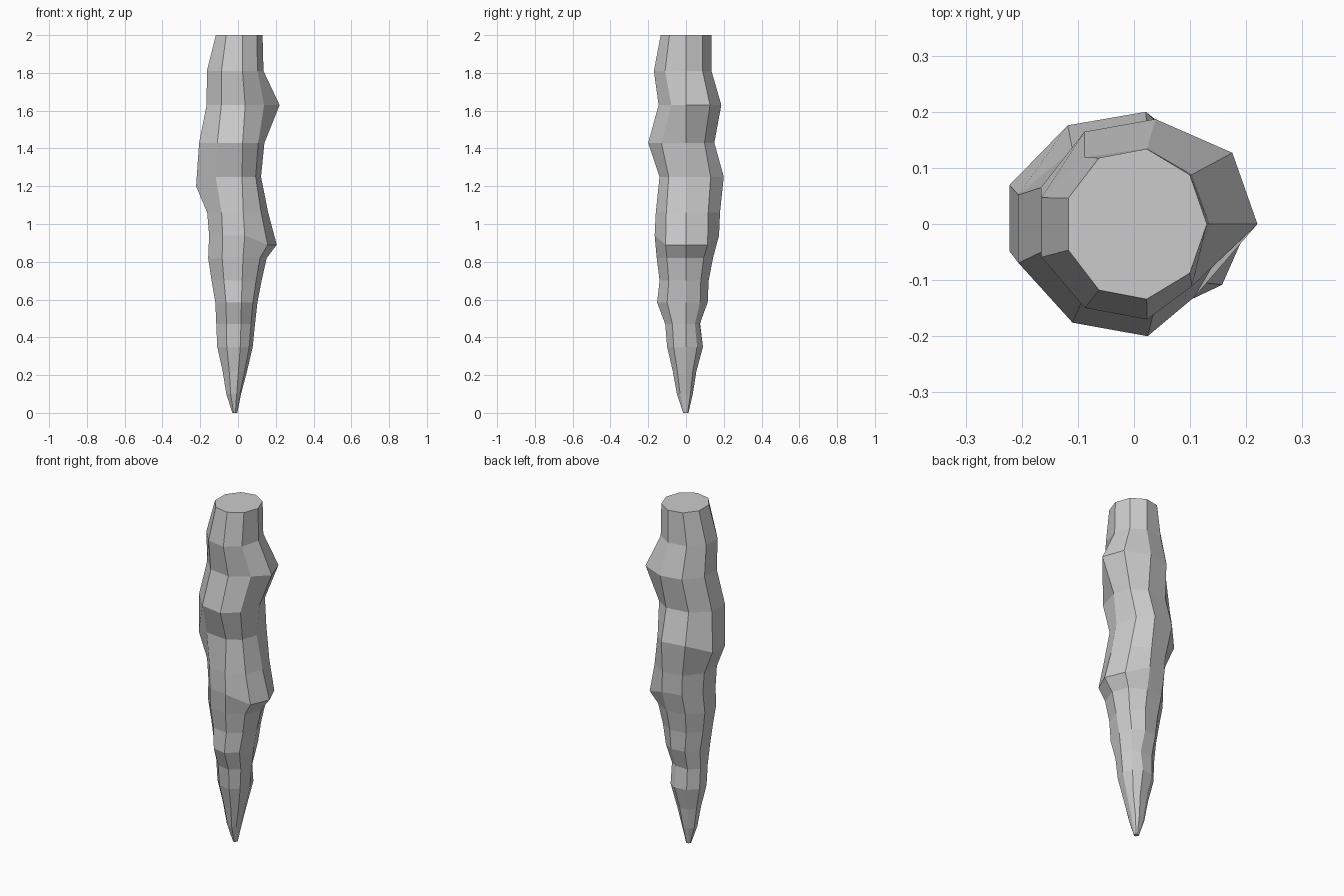
import bpy, bmesh
from math import cos, sin, radians

SIDES = 9
# Ring profile: height, reach to left, right, front, back
RINGS = [
    (0.00, .014, .012, .015, .013), (0.10, .050, .028, .048, .036),
    (0.22, .074, .055, .070, .055), (0.35, .108, .080, .100, .090),
    (0.47, .115, .090, .110, .085), (0.585, .120, .103, .153, .115),
    (0.70, .140, .125, .140, .120), (0.82, .158, .152, .155, .143),
    (0.94, .153, .205, .166, .175), (1.06, .163, .160, .160, .180),
    (1.25, .222, .122, .140, .200), (1.43, .206, .140, .200, .150),
    (1.63, .166, .220, .145, .187), (1.81, .165, .135, .170, .135),
    (2.00, .117, .130, .134, .134),
]
# Local dents and drooping corners: (ring, column)
DENTS = {(12, 8): .82, (12, 1): 1.04, (4, 2): .85, (4, 1): .85}
DROOPS = {(8, 0): .05, (8, 1): .05, (8, 8): .05, (10, 4): .05, (10, 5): .05}


def corner(r, c):
    z, left, right, front, back = RINGS[r]
    a = radians(360 / SIDES * c)
    k = DENTS.get((r, c), 1)
    x = cos(a) * (right if cos(a) > 0 else left / .94)
    y = sin(a) * (back if sin(a) > 0 else front) / .985
    lean = -0.016 * max(0, 1 - z / .4)
    return (x * k + lean, y * k, z - DROOPS.get((r, c), 0))


# Hanging spike: faceted loft through the rings
bm = bmesh.new()
loops = [[bm.verts.new(corner(r, c)) for c in range(SIDES)] for r in range(len(RINGS))]
for lower, upper in zip(loops, loops[1:]):
    for c in range(SIDES):
        d = (c + 1) % SIDES
        bm.faces.new((lower[c], lower[d], upper[d], upper[c]))
bm.faces.new(loops[-1])
bm.faces.new(loops[0][::-1])
mesh = bpy.data.meshes.new("stalactite")
bm.to_mesh(mesh)
bm.free()
bpy.context.collection.objects.link(bpy.data.objects.new("stalactite", mesh))
